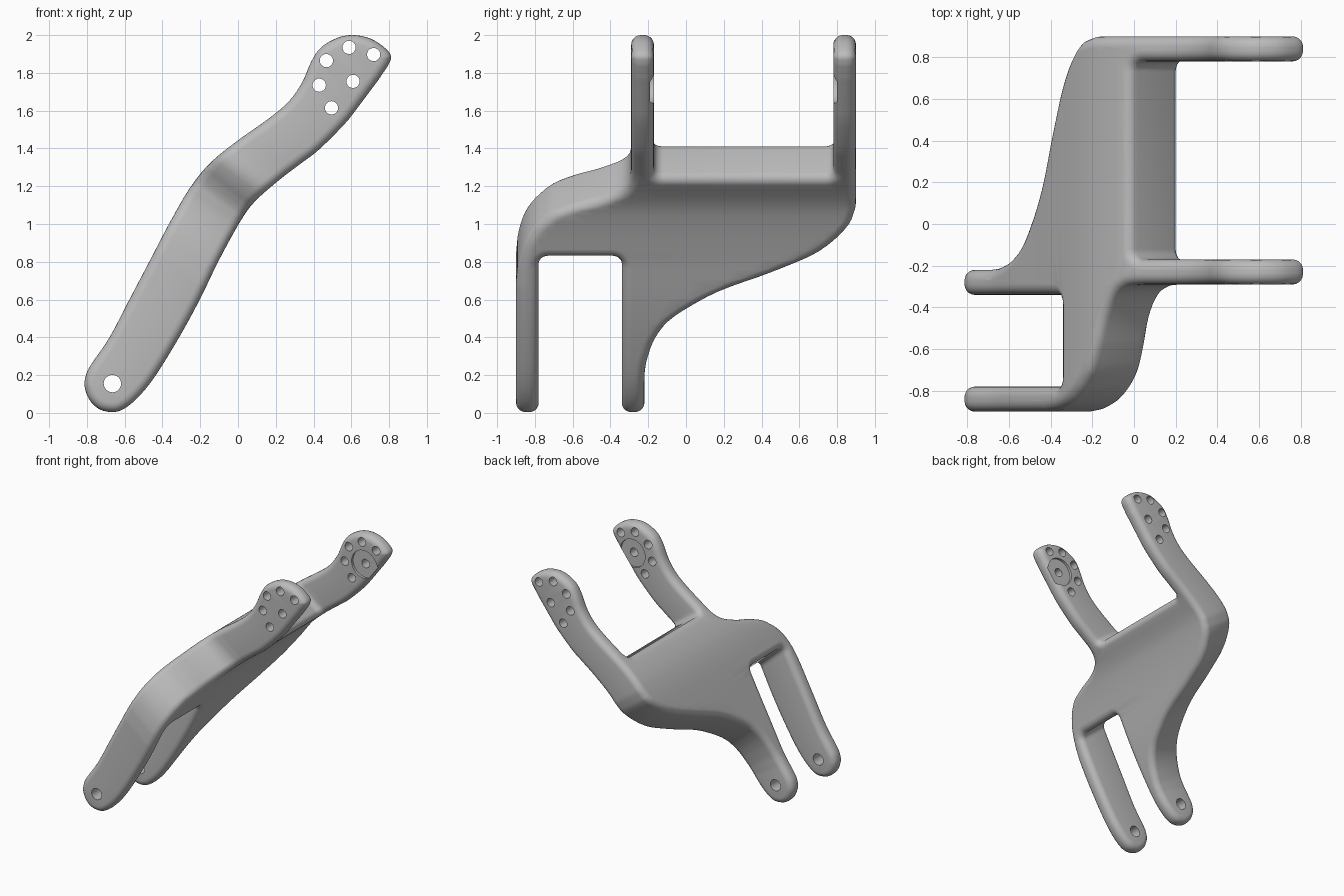
import bpy, bmesh, math
from mathutils import Vector
from mathutils.geometry import delaunay_2d_cdt

if "Cube" in bpy.data.objects:
    bpy.data.objects.remove(bpy.data.objects["Cube"], do_unlink=True)

FILLET = 0.05
FILLET_STEPS = 5
CUTS = 4          # cross cuts per profile station

# Side profile: matching upper and lower edge points, from foot tip to head tip
upper = [(-.75, .03), (-.79, .075), (-.812, .14), (-.805, .2), (-.775, .26), (-.68, .4),
         (-.575, .6), (-.47, .8), (-.36, 1.01), (-.255, 1.19), (-.15, 1.32), (-.012, 1.434),
         (.165, 1.56), (.27, 1.65), (.34, 1.75), (.388, 1.86), (.44, 1.935), (.53, 1.987),
         (.615, 2), (.705, 1.98), (.778, 1.932), (.81, 1.89)]
lower = [(-.75, .03), (-.7, .008), (-.635, .008), (-.57, .045), (-.495, .12), (-.415, .23),
         (-.3, .42), (-.2, .605), (-.1, .81), (.01, 1.01), (.09, 1.12), (.222, 1.236),
         (.335, 1.322), (.43, 1.395), (.565, 1.53), (.64, 1.625), (.715, 1.725), (.745, 1.765),
         (.765, 1.795), (.782, 1.82), (.8, 1.85), (.81, 1.89)]
upper = [Vector(p) for p in upper]
lower = [Vector(p) for p in lower]
LAST = len(upper) - 1

# Distance along the middle of the profile at each station
dist = [0.0]
for i in range(LAST):
    step = (upper[i + 1] + lower[i + 1] - upper[i] - lower[i]) / 2
    dist.append(dist[-1] + step.length)
END = dist[-1]


def spline(pts, u):
    """Point and tangent on a smooth curve through pts (one extra point at each end)."""
    i = min(int(u), len(pts) - 4)
    t = u - i
    a, b, c, d = pts[i:i + 4]
    k1, k2, k3 = c - a, 2 * a - 5 * b + 4 * c - d, 3 * b - a - 3 * c + d
    return b + (k1 * t + k2 * t * t + k3 * t ** 3) / 2, (k1 + 2 * k2 * t + 3 * k3 * t * t) / 2


def along(u):
    i = min(int(u), LAST - 1)
    return dist[i] + (dist[i + 1] - dist[i]) * (u - i)


def station(s):
    i = 0
    while i < LAST - 1 and s > dist[i + 1]:
        i += 1
    return min(max(i + (s - dist[i]) / (dist[i + 1] - dist[i]), 0), LAST)


upper_pad = [lower[1]] + upper + [lower[-2]]
lower_pad = [upper[1]] + lower + [upper[-2]]


def bend(co):
    """Map flat (distance, y, signed depth) onto the curved profile."""
    top = co.z > 0
    p, tan = spline(upper_pad if top else lower_pad, station(co.x))
    tan.normalize()
    inward = Vector((tan.y, -tan.x)) if top else Vector((-tan.y, tan.x))
    p = p + inward * (1 - abs(co.z))
    return Vector((p.x, co.y, p.y))


def curve(pts):
    """Smooth side edge given as (station, y)."""
    v = [Vector((along(u), y)) for u, y in pts]
    pad = [2 * v[0] - v[1]] + v + [2 * v[-1] - v[-2]]
    return [spline(pad, i / 4)[0] for i in range(4 * (len(v) - 1) + 1)]


def slot_end(u, y0, y1, side, r=.05):
    """Rounded closed end of a gap, from y0 to y1; side is the open direction."""
    s, out, d = along(u), [], math.copysign(1, y1 - y0)
    arc = [i * math.pi / 12 for i in range(7)]
    out += [Vector((s + side * r * (1 - math.sin(a)), y0 + d * r * (1 - math.cos(a)))) for a in arc]
    out += [Vector((s + side * r * (1 - math.cos(a)), y1 - d * r * (1 - math.sin(a)))) for a in arc]
    return out


def tip(s, *ys):
    return [Vector((s, y)) for y in ys]


# Flat outline, counter-clockwise: two feet, plate and two heads
front_edge = curve([(7.3, -.9), (7.9, -.885), (8.5, -.84), (9.15, -.74), (9.65, -.6),
                    (10, -.45), (10.35, -.345), (10.75, -.3), (11.2, -.29)])
back_edge = curve([(9.9, .9), (9.3, .893), (8.7, .845), (8.12, .7), (7.6, .45), (7.1, .17),
                   (6.4, -.06), (5.8, -.16), (5.2, -.205), (4.6, -.22)])
outline = (tip(0, -.9) + front_edge + tip(END, -.29, -.17) + slot_end(10.98, -.17, .78, 1)
           + tip(END, .78, .9) + back_edge + tip(0, -.22, -.34)
           + slot_end(8.02, -.34, -.78, -1) + tip(0, -.78))
N = len(outline)


def is_tip(i):
    a, b = outline[i % N].x, outline[(i + 1) % N].x
    return abs(a - b) < 1e-6 and (a < 1e-6 or a > END - 1e-6)


def inset_dir(i):
    normals = []
    for j in (i - 1, i):
        if not is_tip(j % N):
            t = (outline[(j + 1) % N] - outline[j % N]).normalized()
            normals.append(Vector((-t.y, t.x)))
    if len(normals) == 1:
        return normals[0]
    return (normals[0] + normals[1]) / (1 + normals[0].dot(normals[1]))


def build_bracket():
    bm = bmesh.new()
    dirs = [inset_dir(i) for i in range(N)]
    rings = []
    angles = [i * math.pi / 2 / FILLET_STEPS for i in range(FILLET_STEPS + 1)]
    for sign, order in ((-1, angles[::-1]), (1, angles)):
        for a in order:
            inset, depth = FILLET * (1 - math.cos(a)), FILLET * (1 - math.sin(a))
            rings.append([bm.verts.new((*(outline[i] + dirs[i] * inset), sign * (1 - depth)))
                          for i in range(N)])
    for lo, hi in zip(rings, rings[1:]):
        for i in range(N):
            if not is_tip(i):
                j = (i + 1) % N
                bm.faces.new((lo[i], lo[j], hi[j], hi[i]))
    # Upper and lower skins
    flat = [v.co.xy for v in rings[-1]]
    result = delaunay_2d_cdt(flat, [], [list(range(N))], 1, 1e-7)
    tris, source = result[2], result[3]
    for tri in tris:
        ids = [source[k][0] for k in tri]
        bm.faces.new([rings[-1][k] for k in ids])
        bm.faces.new([rings[0][k] for k in reversed(ids)])
    # Cross cuts so the flat plate can follow the profile
    for k in range(1, LAST * CUTS):
        bmesh.ops.bisect_plane(bm, geom=bm.verts[:] + bm.edges[:] + bm.faces[:], dist=1e-6,
                               plane_co=(along(k / CUTS), 0, 0), plane_no=(1, 0, 0))
    for v in bm.verts:
        v.co = bend(v.co)
    bmesh.ops.remove_doubles(bm, verts=bm.verts[:], dist=1e-5)
    bmesh.ops.recalc_face_normals(bm, faces=bm.faces[:])
    return to_object(bm, "bracket")


def to_object(bm, name):
    mesh = bpy.data.meshes.new(name)
    bm.to_mesh(mesh)
    bm.free()
    obj = bpy.data.objects.new(name, mesh)
    bpy.context.collection.objects.link(obj)
    return obj


def cylinders(name, items):
    """Cutter made of cylinders along y: (x, z, radius, y start, y end)."""
    bm = bmesh.new()
    for x, z, r, y0, y1 in items:
        made = bmesh.ops.create_cone(bm, cap_ends=True, segments=32, radius1=r, radius2=r, depth=y1 - y0)
        for v in made["verts"]:
            v.co = Vector((x + v.co.x, (y0 + y1) / 2 + v.co.z, z - v.co.y))
    return to_object(bm, name)


bracket = build_bracket()

# Bolt holes through heads and feet, and round recesses on the inner head faces
head_holes = [(.468, 1.865), (.588, 1.935), (.718, 1.897), (.43, 1.735), (.609, 1.755), (.495, 1.615)]
cutters = [
    cylinders("recess_cutter", [(.609, 1.755, .115, -.19, -.1), (.609, 1.755, .115, .7, .8)]),
    cylinders("hole_cutter", [(x, z, .035, -.5, 1.1) for x, z in head_holes]
              + [(-.665, .155, .046, -1.1, 0)]),
]
for cutter in cutters:
    cutter.hide_render = True
    mod = bracket.modifiers.new(cutter.name, "BOOLEAN")
    mod.operation, mod.solver, mod.object = "DIFFERENCE", "EXACT", cutter
bpy.context.view_layer.update()
finished = bpy.data.meshes.new_from_object(bracket.evaluated_get(bpy.context.evaluated_depsgraph_get()))
bracket.modifiers.clear()
bracket.data = finished
for cutter in cutters:
    bpy.data.objects.remove(cutter, do_unlink=True)

# Plain grey finish
grey = bpy.data.materials.new("plain_grey")
grey.use_nodes = True
grey.diffuse_color = (.5, .5, .5, 1)
grey.node_tree.nodes["Principled BSDF"].inputs["Base Color"].default_value = (.5, .5, .5, 1)
bracket.data.materials.clear()
bracket.data.materials.append(grey)

bpy.ops.object.select_all(action="DESELECT")
bracket.select_set(True)
bpy.context.view_layer.objects.active = bracket
bpy.ops.object.shade_smooth_by_angle(angle=math.radians(35))
